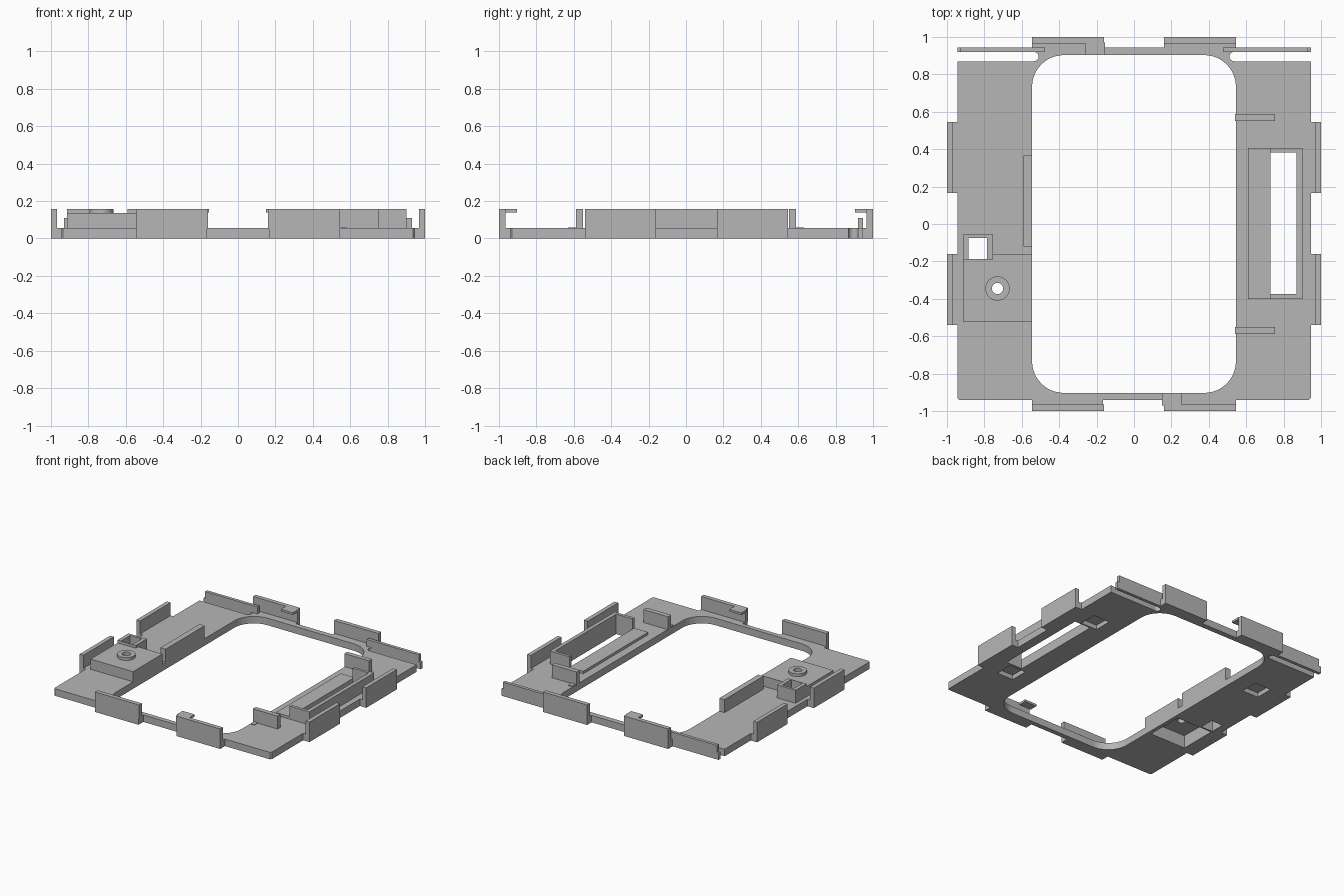
import bpy
import bmesh
from math import sin, cos, pi

cube = bpy.data.objects.get("Cube")
if cube:
    bpy.data.objects.remove(cube, do_unlink=True)

grey = bpy.data.materials.new("matte_grey")
grey.use_nodes = True
colour = (0.47, 0.47, 0.47, 1)
grey.diffuse_color = colour
grey.node_tree.nodes["Principled BSDF"].inputs["Base Color"].default_value = colour

T = 0.055   # plate thickness
H = 0.157   # wall height
LOW = 0.05  # parts sink slightly into the plate


def prism(name, outline, z0, z1):
    """Extrude a counter-clockwise outline from z0 to z1."""
    bm = bmesh.new()
    face = bm.faces.new([bm.verts.new((x, y, z0)) for x, y in outline])
    top = bmesh.ops.extrude_face_region(bm, geom=[face])["geom"]
    verts = [v for v in top if isinstance(v, bmesh.types.BMVert)]
    bmesh.ops.translate(bm, verts=verts, vec=(0, 0, z1 - z0))
    bmesh.ops.recalc_face_normals(bm, faces=bm.faces)
    mesh = bpy.data.meshes.new(name)
    bm.to_mesh(mesh)
    bm.free()
    mesh.materials.append(grey)
    obj = bpy.data.objects.new(name, mesh)
    bpy.context.collection.objects.link(obj)
    return obj


def box(name, x0, x1, y0, y1, z0=LOW, z1=H):
    return prism(name, [(x0, y0), (x1, y0), (x1, y1), (x0, y1)], z0, z1)


def arc(cx, cy, r, start, end, n):
    return [(cx + r * cos(start + (end - start) * i / n),
             cy + r * sin(start + (end - start) * i / n)) for i in range(n + 1)]


def disc(cx, cy, r, n=32):
    return arc(cx, cy, r, 0, 2 * pi, n)[:-1]


def combine(obj, tools, operation):
    """Apply booleans and discard the helper solids."""
    for tool in tools:
        tool.hide_render = True
        mod = obj.modifiers.new("cut", 'BOOLEAN')
        mod.operation = operation
        mod.solver = 'EXACT'
        mod.object = tool
    bpy.context.view_layer.update()
    graph = bpy.context.evaluated_depsgraph_get()
    mesh = bpy.data.meshes.new_from_object(obj.evaluated_get(graph))
    obj.modifiers.clear()
    obj.data = mesh
    for tool in tools:
        bpy.data.objects.remove(tool, do_unlink=True)


# Base plate: half outline with edge tabs and the rear slot, then mirrored
half = [(0.165, -0.94), (0.165, -1), (0.545, -1), (0.545, -0.94),
        (0.935, -0.94), (0.945, -0.93)]
for a, b in ((-0.54, -0.16), (0.165, 0.545)):
    half += [(0.945, a), (1, a), (1, b), (0.945, b)]
half += [(0.945, 0.87)]
half += arc(0.535, 0.895, 0.025, -pi / 2, -3 * pi / 2, 8)
half += [(0.945, 0.92), (0.945, 0.945), (0.545, 0.945),
         (0.545, 1), (0.16, 1), (0.16, 0.945)]
outline = half + [(-x, y) for x, y in reversed(half)]
plate = prism("base_plate", outline, 0, T)

# Raised switch housing, merged with the plate
SX0, SX1, SY0, SY1 = -0.915, -0.545, -0.525, -0.16
housing = box("housing", SX0, SX1, SY0, SY1, 0.02, 0.135)
boss = prism("boss", disc(-0.73, -0.345, 0.065), 0.12, H)
frame = box("frame", SX0, -0.755, -0.19, -0.055, 0.02, H)
combine(plate, [housing, boss, frame], 'UNION')

# Openings and underside pockets
R = 0.17
window = []
for i, (sx, sy) in enumerate(((1, 1), (-1, 1), (-1, -1), (1, -1))):
    window += arc(sx * (0.545 - R), sy * (0.903 - R), R,
                  i * pi / 2, (i + 1) * pi / 2, 12)
cutters = [
    prism("window_cut", window, -0.1, 0.3),
    prism("boss_hole", disc(-0.73, -0.345, 0.03), -0.1, 0.3),
    box("frame_hole", -0.885, -0.785, -0.187, -0.075, -0.1, 0.3),
    box("long_slot", 0.73, 0.87, -0.375, 0.383, -0.1, 0.3),
    box("housing_pocket", SX0 + 0.03, SX1 - 0.03, SY0 + 0.03, SY1 - 0.04, -0.1, 0.1),
]
for x, y in ((0.75, 0.465), (0.75, -0.465), (-0.75, 0.465)):
    cutters.append(box("magnet_pocket", x - 0.07, x + 0.07, y - 0.07, y + 0.07, -0.1, 0.035))
combine(plate, cutters, 'DIFFERENCE')

# Upright walls on the edge tabs, and rear spring strips
for s, side in ((1, "left"), (-1, "right")):
    for a, b, end in ((-0.54, -0.16, "front"), (0.165, 0.545, "rear")):
        x0, x1 = sorted((s * 0.967, s))
        box(f"{side}_{end}_wall", x0, x1, a, b)
    x0, x1 = sorted((s * 0.16, s * 0.545))
    box(f"front_wall_{side}", x0, x1, -1, -0.966)
    box(f"rear_wall_{side}", x0, x1, 0.966, 1)
    x0, x1 = sorted((s * 0.475, s * 0.93))
    box(f"spring_strip_{side}", x0, x1, 0.92, 0.945, LOW, 0.11)

# Small catches at the top of two walls
box("front_catch", 0.15, 0.255, -0.97, -0.903, 0.14, H)
box("rear_catch", -0.26, -0.155, 0.903, 0.97, 0.14, H)

# Inner rail beside the window
box("inner_rail", -0.59, -0.545, -0.12, 0.365)

# Walled bay around the long slot
box("bay_outer_wall", 0.87, 0.9, -0.4, 0.405)
box("bay_front_wall", 0.73, 0.87, -0.4, -0.375)
box("bay_rear_wall", 0.73, 0.87, 0.383, 0.405)
box("bay_ledge", 0.61, 0.73, -0.4, 0.405, LOW, 0.075)

# Brackets at both ends of the bay
for s, end in ((1, "rear"), (-1, "front")):
    y0, y1 = sorted((s * 0.55, s * 0.587))
    box(f"{end}_bracket", 0.54, 0.755, y0, y1)
    y0, y1 = sorted((s * 0.585, s * 0.63))
    box(f"{end}_bracket_foot", 0.55, 0.583, y0, y1, LOW, 0.06)
